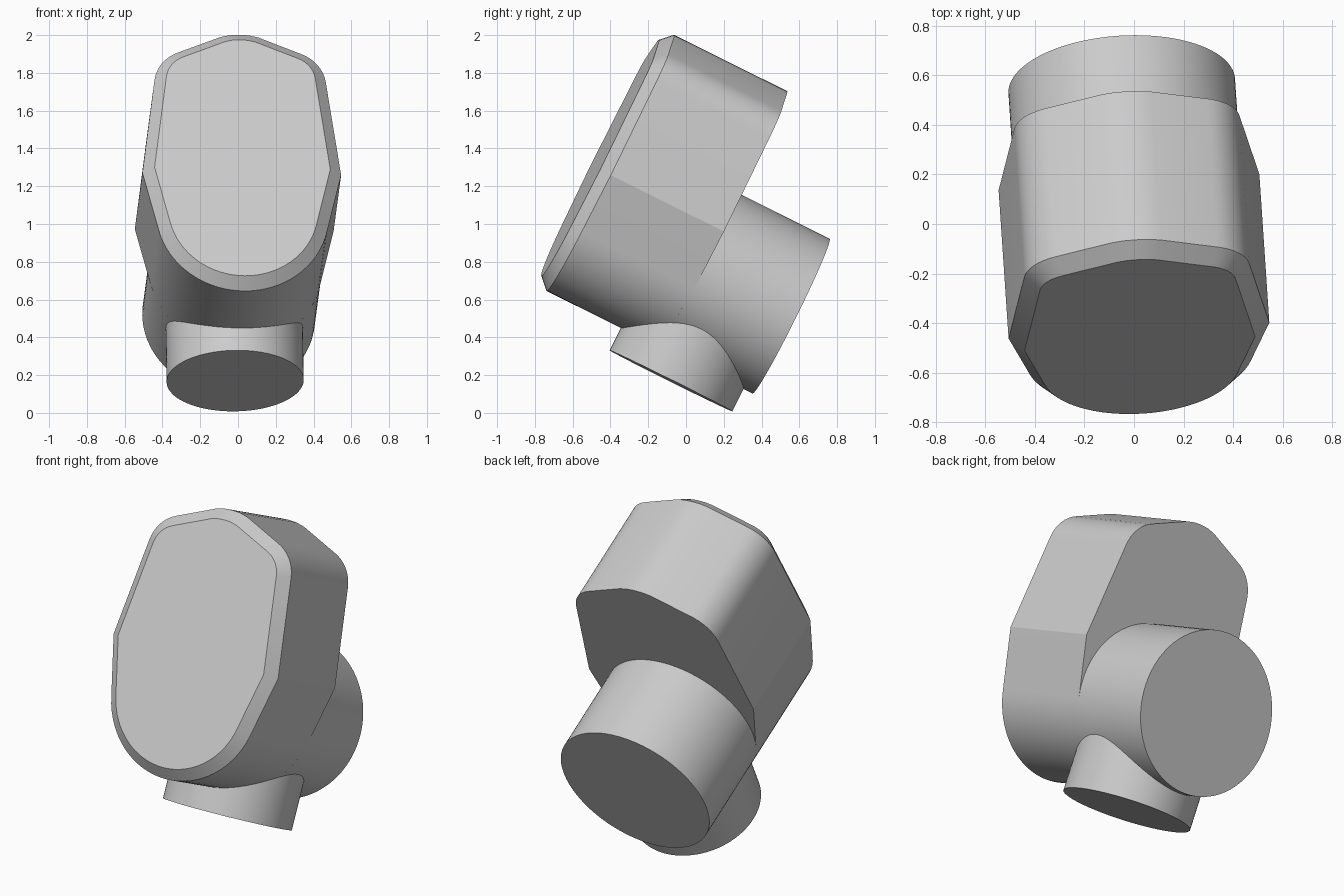
import bpy, bmesh
from math import radians, cos, sin
from mathutils import Matrix, Vector

cube = bpy.data.objects.get("Cube")
if cube:
    bpy.data.objects.remove(cube, do_unlink=True)

grey = bpy.data.materials.new("plain_grey")
grey.use_nodes = True
grey.diffuse_color = (0.6, 0.6, 0.6, 1)
grey.node_tree.nodes["Principled BSDF"].inputs["Base Color"].default_value = (0.6, 0.6, 0.6, 1)

# Tilted frame shared by all parts: x across, y backwards, z up the front face
back = Vector((-0.06, 0.893, -0.445)).normalized()
across = Vector((1, 0.06, -0.012))
across = (across - back * across.dot(back)).normalized()
up = across.cross(back)
frame = Matrix((across, back, up)).transposed().to_4x4()
frame.translation = (0.02, -0.43, 1.265)

HEAD_DEPTH, BEVEL = 0.67, 0.06
BASE_Z, BASE_R = -0.234, 0.458


def finish(name, bm):
    bmesh.ops.recalc_face_normals(bm, faces=bm.faces)
    mesh = bpy.data.meshes.new(name)
    bm.to_mesh(mesh)
    bm.free()
    mesh.materials.append(grey)
    obj = bpy.data.objects.new(name, mesh)
    bpy.context.collection.objects.link(obj)
    obj.matrix_world = frame
    bpy.ops.object.select_all(action="DESELECT")
    obj.select_set(True)
    bpy.context.view_layer.objects.active = obj
    bpy.ops.object.shade_smooth_by_angle(angle=radians(15))


def arc(cx, cz, r, start, end, steps):
    angles = [radians(start + (end - start) * i / steps) for i in range(steps + 1)]
    return [(cx + r * cos(a), cz + r * sin(a)) for a in angles]


def cylinder(name, radius, start, end):
    start, end = Vector(start), Vector(end)
    axis = end - start
    turn = axis.to_track_quat("Z", "Y").to_matrix().to_4x4()
    bm = bmesh.new()
    bmesh.ops.create_cone(bm, cap_ends=True, segments=96, radius1=radius, radius2=radius,
                          depth=axis.length,
                          matrix=Matrix.Translation((start + end) / 2) @ turn)
    finish(name, bm)


# Head: mirrored outline with a peaked top, rounded shoulders and round bottom
half = [(0.05, 0.82), (0.10, 0.808)]
half += arc(0.25, 0.522, 0.206, 68, 7, 8)
half += [(0.527, 0)]
half += arc(0, BASE_Z, BASE_R, -13, -90, 16)
outline = [(0, 0.823)] + half + [(-x, z) for x, z in reversed(half[:-1])]

bm = bmesh.new()
front = bm.faces.new([bm.verts.new((x, 0, z)) for x, z in outline])
extruded = bmesh.ops.extrude_face_region(bm, geom=[front], use_keep_orig=True)
moved = [v for v in extruded["geom"] if isinstance(v, bmesh.types.BMVert)]
bmesh.ops.translate(bm, verts=moved, vec=(0, HEAD_DEPTH, 0))
bmesh.ops.recalc_face_normals(bm, faces=bm.faces)
bm.normal_update()
front = min(bm.faces, key=lambda f: f.calc_center_median().y)
# Chamfered rim around the front face
bmesh.ops.inset_region(bm, faces=[front], thickness=BEVEL, use_even_offset=True)
for v in front.verts:
    v.co.y = -BEVEL
finish("head", bm)

# Rear barrel, in line with the round bottom of the head
cylinder("rear_barrel", BASE_R, (0, HEAD_DEPTH - 0.01, BASE_Z), (0, 1.22, BASE_Z))

# Short neck under the barrel
cylinder("neck", 0.363, (0, 0.803, -0.36), (0, 0.803, -0.824))
